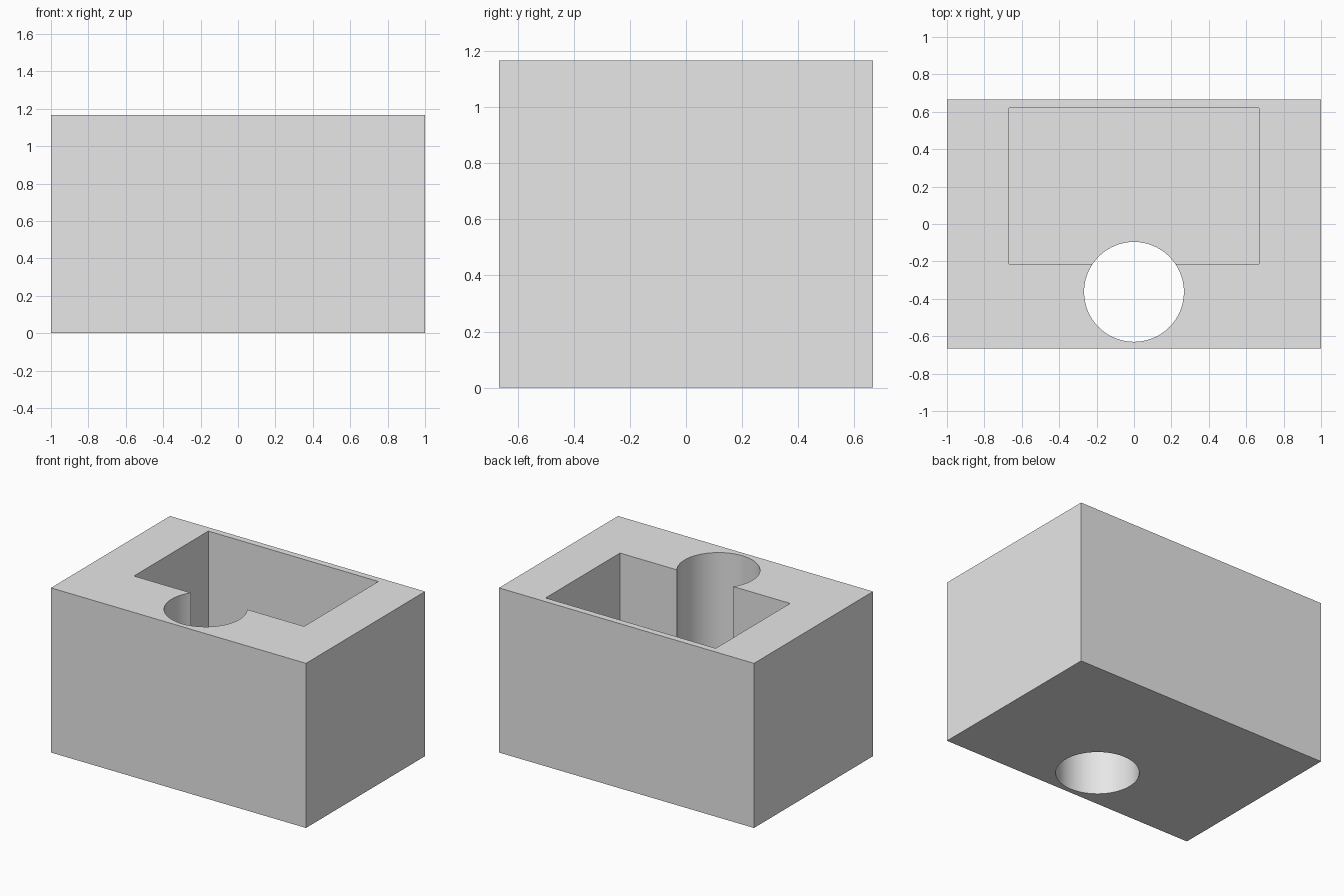
import bpy
import math

cube = bpy.data.objects.get("Cube")
if cube:
    bpy.data.objects.remove(cube, do_unlink=True)

W, D, H = 2.0, 1.333, 1.167      # outer block
FLOOR = 0.167                    # pocket floor height

grey = bpy.data.materials.new("plain_grey")
grey.use_nodes = True
grey.diffuse_color = (0.8, 0.8, 0.8, 1)
grey.node_tree.nodes["Principled BSDF"].inputs["Base Color"].default_value = (0.8, 0.8, 0.8, 1)


def box(name, x, y, z):
    """Box spanning the given (low, high) ranges."""
    spans = (x, y, z)
    bpy.ops.mesh.primitive_cube_add(size=1, location=[(a + b) / 2 for a, b in spans])
    ob = bpy.context.object
    ob.name = name
    ob.scale = [b - a for a, b in spans]
    bpy.ops.object.transform_apply(location=True, rotation=False, scale=True)
    ob.data.materials.append(grey)
    return ob


# Solid block
block = box("block", (-W / 2, W / 2), (-D / 2, D / 2), (0, H))

# Rectangular pocket, open at the top
pocket = box("pocket_cutter", (-0.667, 0.667), (-0.213, 0.62), (FLOOR, H + 0.2))

# Round hole right through, overlapping the pocket's front wall
bpy.ops.mesh.primitive_cylinder_add(vertices=64, radius=0.267, depth=H + 0.4,
                                    location=(0, -0.363, H / 2))
hole = bpy.context.object
hole.name = "hole_cutter"
hole.data.materials.append(grey)

# Cut both shapes out of the block
bpy.context.view_layer.objects.active = block
for cutter in (pocket, hole):
    cut = block.modifiers.new(cutter.name, "BOOLEAN")
    cut.operation = "DIFFERENCE"
    cut.solver = "EXACT"
    cut.object = cutter
    bpy.ops.object.modifier_apply(modifier=cut.name)
    bpy.data.objects.remove(cutter, do_unlink=True)

# Smooth the round wall, keep the edges crisp
bpy.ops.object.select_all(action="DESELECT")
block.select_set(True)
bpy.ops.object.shade_smooth_by_angle(angle=math.radians(30))
